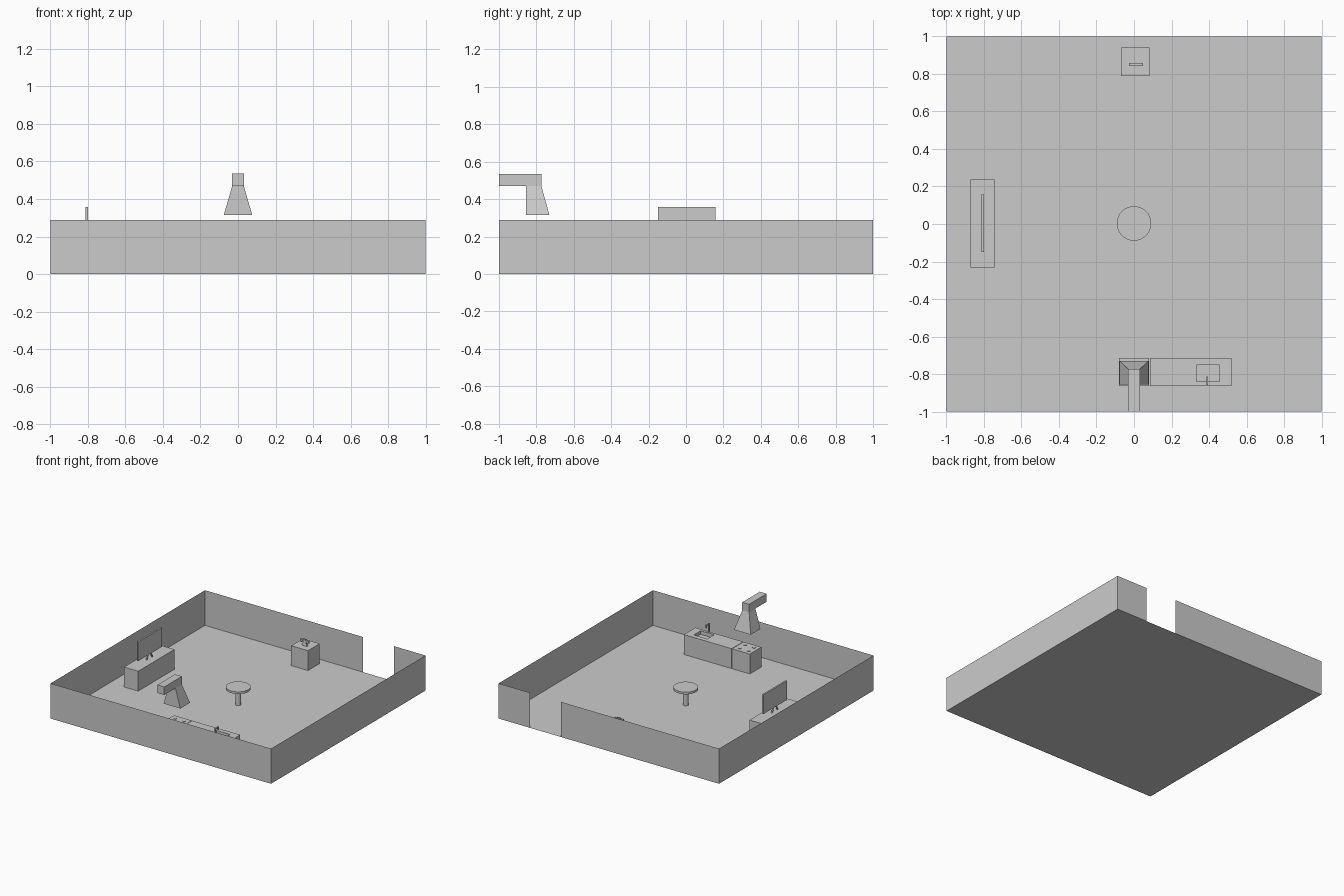
import bpy, bmesh
from math import radians
from mathutils import Vector

if "Cube" in bpy.data.objects:
    bpy.data.objects.remove(bpy.data.objects["Cube"])


def mesh_object(name, verts, faces, recalc=True):
    bm = bmesh.new()
    vs = [bm.verts.new(v) for v in verts]
    for f in faces:
        bm.faces.new([vs[i] for i in f])
    if recalc:
        bmesh.ops.recalc_face_normals(bm, faces=bm.faces[:])
    me = bpy.data.meshes.new(name)
    bm.to_mesh(me)
    bm.free()
    ob = bpy.data.objects.new(name, me)
    bpy.context.collection.objects.link(ob)
    return ob


def frustum(name, low, high, z0, z1):
    """Block between two rectangles (x0, x1, y0, y1) at heights z0 and z1."""
    verts = []
    for (x0, x1, y0, y1), z in ((low, z0), (high, z1)):
        verts += [(x0, y0, z), (x1, y0, z), (x1, y1, z), (x0, y1, z)]
    return mesh_object(name, verts, [(3, 2, 1, 0), (4, 5, 6, 7), (0, 1, 5, 4),
                                     (1, 2, 6, 5), (2, 3, 7, 6), (3, 0, 4, 7)])


def box(name, x0, x1, y0, y1, z0, z1):
    r = (x0, x1, y0, y1)
    return frustum(name, r, r, z0, z1)


def cylinder(name, x, y, z0, z1, r, sides=32):
    bpy.ops.mesh.primitive_cylinder_add(vertices=sides, radius=r, depth=z1 - z0,
                                        location=(x, y, (z0 + z1) / 2))
    ob = bpy.context.object
    ob.name = name
    bpy.ops.object.shade_smooth_by_angle(angle=radians(35))
    return ob


# room: floor and thin walls, with a full-height doorway in the back wall
mesh_object("floor", [(-1, -1, 0), (1, -1, 0), (1, 1, 0), (-1, 1, 0)], [(0, 1, 2, 3)], False)
H = 0.288
runs = {"front_wall": ((-1, -1), (1, -1)), "right_wall": ((1, -1), (1, 1)),
        "left_wall": ((-1, 1), (-1, -1)), "back_wall_short": ((1, 1), (0.717, 1)),
        "back_wall_long": ((0.434, 1), (-1, 1))}
for name, (a, b) in runs.items():
    mesh_object(name, [(*a, 0), (*b, 0), (*b, H), (*a, H)], [(0, 1, 2, 3)], False)

# round pedestal table
cylinder("table_top", 0, 0.003, 0.128, 0.146, 0.092)
cylinder("table_stem", 0, 0.003, 0, 0.128, 0.021)

# media cabinet, screen and its two splayed feet
T = 0.163
box("media_cabinet", -0.872, -0.743, -0.232, 0.238, 0, T)
box("screen", -0.813, -0.8, -0.15, 0.158, 0.2, 0.357)
for side, s in (("left", -1), ("right", 1)):
    top, foot = sorted((0.003 + s * 0.015, 0.003 + s * 0.023)), sorted((0.003 + s * 0.03, 0.003 + s * 0.04))
    frustum(f"screen_foot_{side}", (-0.811, -0.802, *foot), (-0.811, -0.802, *top), T, 0.202)

# side cabinet with a small telephone
box("side_cabinet", -0.069, 0.083, 0.788, 0.94, 0, T)
frustum("phone_body", (-0.012, 0.034, 0.842, 0.858), (0, 0.022, 0.847, 0.853), T, 0.198)
box("phone_handset", -0.027, 0.048, 0.842, 0.858, 0.198, 0.21)
for side, x in (("left", -0.027), ("right", 0.034)):
    box(f"phone_handset_end_{side}", x, x + 0.014, 0.842, 0.858, 0.188, 0.198)
box("phone_cradle", -0.005, 0.027, 0.847, 0.853, 0.21, 0.217)

# counter with a recessed sink
counter = box("counter", 0.085, 0.519, -0.862, -0.713, 0, T)
cutter = box("sink_cutter", 0.332, 0.455, -0.84, -0.75, T - 0.03, T + 0.05)
cutter.hide_render = True
cutter.display_type = 'WIRE'
cut = counter.modifiers.new("sink", 'BOOLEAN')
cut.operation = 'DIFFERENCE'
cut.solver = 'EXACT'
cut.object = cutter

# tap
box("tap_post", 0.385, 0.395, -0.858, -0.848, T, 0.226)
box("tap_spout", 0.385, 0.395, -0.858, -0.813, 0.226, 0.236)
box("tap_nozzle", 0.385, 0.395, -0.823, -0.813, 0.212, 0.226)

# stove with four burners
box("stove", -0.08, 0.081, -0.862, -0.713, 0, T)
for i, x in enumerate((-0.04, 0.04)):
    for j, y in enumerate((-0.825, -0.755)):
        cylinder(f"burner_{i}{j}", x, y, T, T + 0.004, 0.014, 16)

# extractor hood and duct reaching the front wall
frustum("hood", (-0.076, 0.076, -0.855, -0.73), (-0.031, 0.031, -0.855, -0.773), 0.314, 0.469)
box("duct", -0.031, 0.031, -1, -0.773, 0.469, 0.535)
